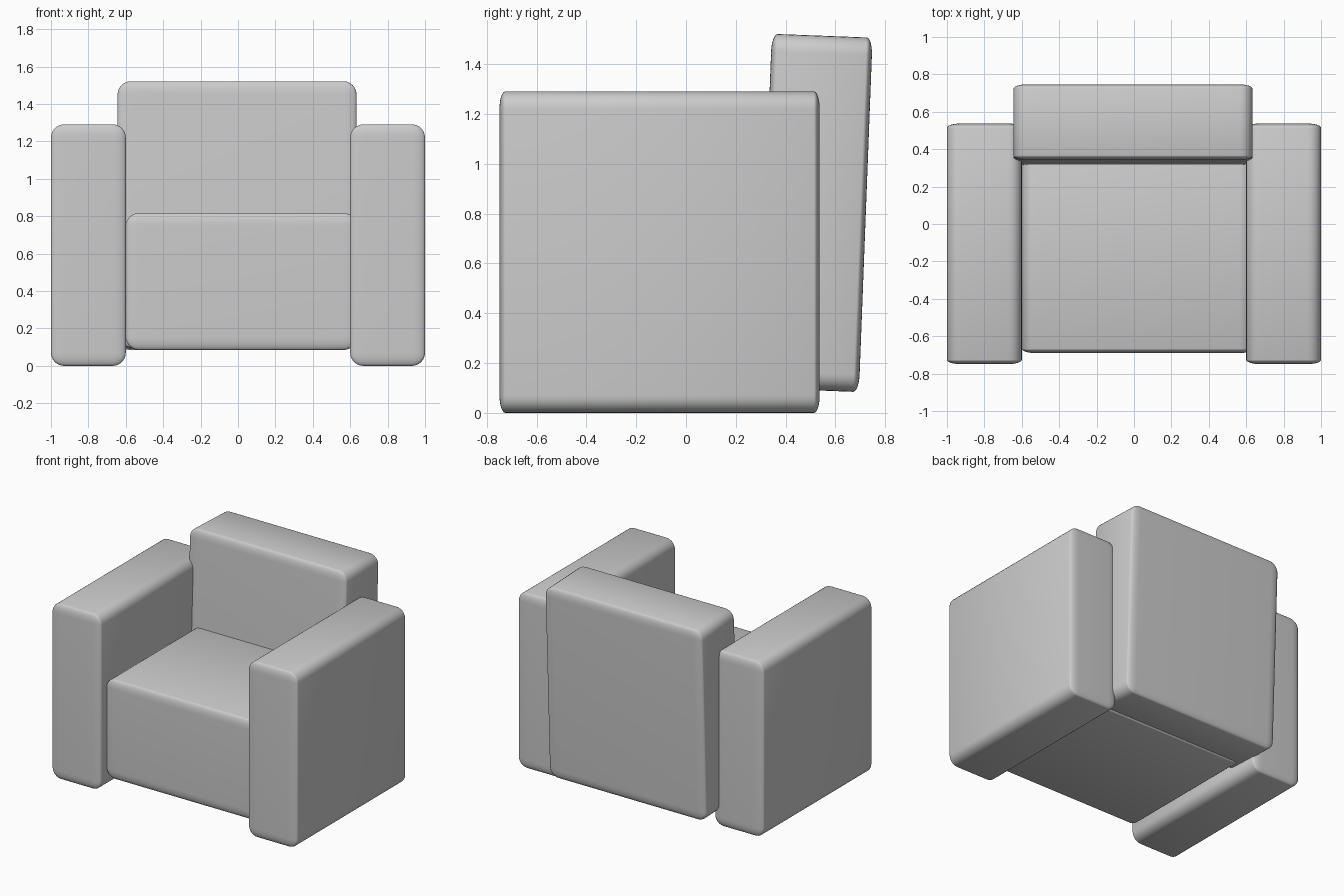
import bpy, bmesh
from math import radians
from mathutils import Matrix

if "Cube" in bpy.data.objects:
    bpy.data.objects.remove(bpy.data.objects["Cube"])

SQUASH = 3.0  # roundings are three times shallower front-to-back


def cushion(name, lo, hi, radius=0.07, tilt=0.0):
    """Rounded block spanning lo..hi, tilted about x through its centre."""
    size = [b - a for a, b in zip(lo, hi)]
    bm = bmesh.new()
    bmesh.ops.create_cube(bm, size=1)
    bmesh.ops.scale(bm, vec=(size[0], size[1] * SQUASH, size[2]), verts=bm.verts)
    bmesh.ops.bevel(bm, geom=bm.edges[:], offset=radius, segments=6,
                    profile=0.5, affect='EDGES')
    bmesh.ops.scale(bm, vec=(1, 1 / SQUASH, 1), verts=bm.verts)
    bmesh.ops.recalc_face_normals(bm, faces=bm.faces)
    mesh = bpy.data.meshes.new(name)
    bm.to_mesh(mesh)
    bm.free()
    obj = bpy.data.objects.new(name, mesh)
    centre = [(a + b) / 2 for a, b in zip(lo, hi)]
    obj.matrix_world = Matrix.Translation(centre) @ Matrix.Rotation(radians(tilt), 4, 'X')
    bpy.context.collection.objects.link(obj)
    bpy.context.view_layer.objects.active = obj
    obj.select_set(True)
    bpy.ops.object.shade_smooth_by_angle(angle=radians(35))
    obj.select_set(False)
    return obj


# Armrests
cushion("left_arm", (-1.0, -0.749, 0.0), (-0.6, 0.537, 1.291))
cushion("right_arm", (0.6, -0.749, 0.0), (1.0, 0.537, 1.291))

# Seat block, its right end tucked into the arm
cushion("seat", (-0.6, -0.69, 0.085), (0.635, 0.41, 0.817))

# Backrest, leaning slightly backwards
cushion("backrest", (-0.644, 0.317, 0.091), (0.634, 0.722, 1.515), tilt=-2.2)
